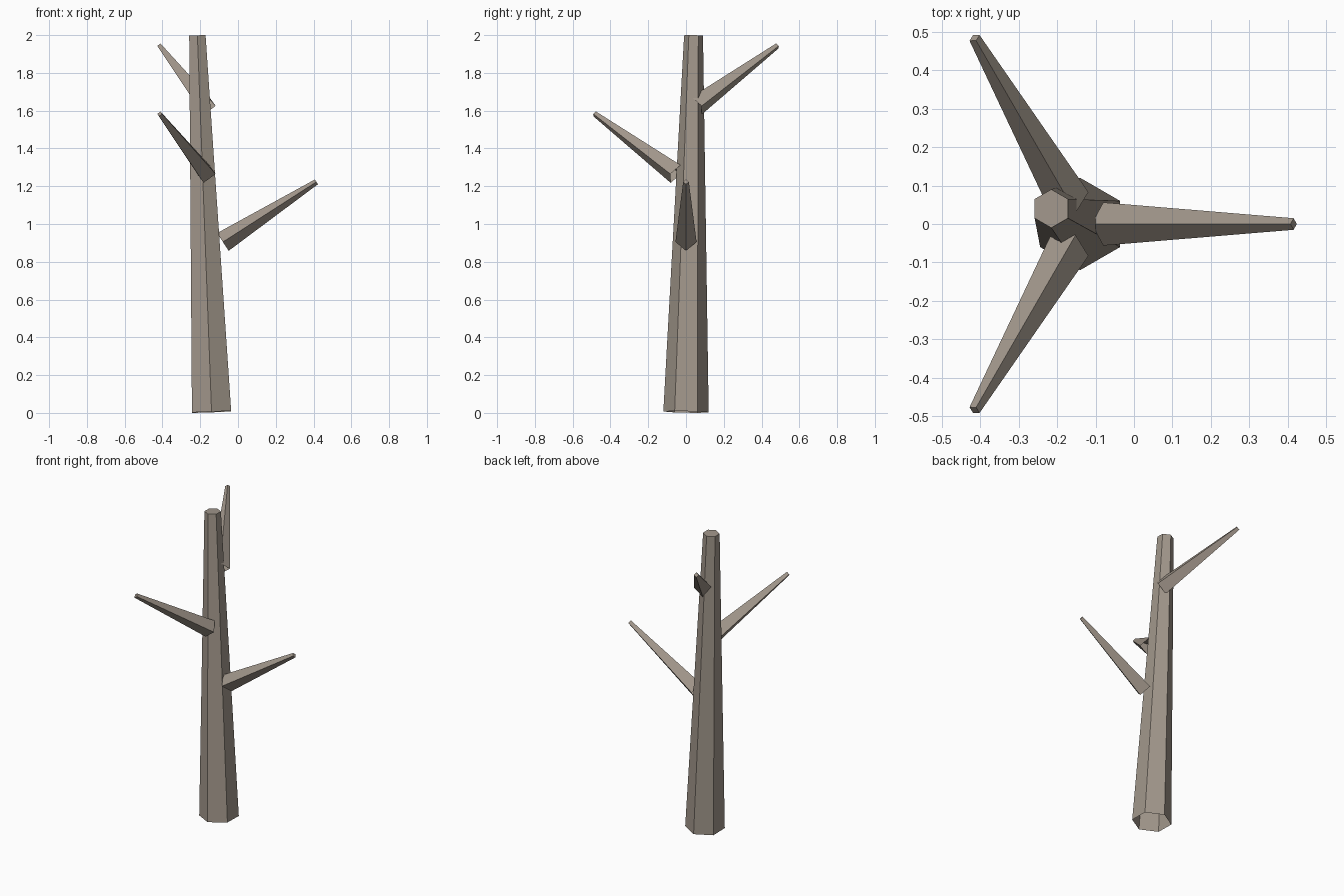
import bpy, bmesh
from math import cos, sin, pi, radians
from mathutils import Vector

if "Cube" in bpy.data.objects:
    bpy.data.objects.remove(bpy.data.objects["Cube"])

bark = bpy.data.materials.new("bark")
bark.diffuse_color = (0.36, 0.31, 0.26, 1)
bark.use_nodes = True
bark.node_tree.nodes["Principled BSDF"].inputs["Base Color"].default_value = bark.diffuse_color


def limb(name, start, end, r0, r1, sides):
    """Tapered prism from start to end: open at the root, capped at the tip."""
    start, end = Vector(start), Vector(end)
    axis = (end - start).normalized()
    ref = Vector((0, 1, 0)) if abs(axis.z) > 0.9 else Vector((0, 0, 1))
    u = (ref - axis * ref.dot(axis)).normalized()
    v = axis.cross(u)
    bm = bmesh.new()
    rings = []
    for centre, r in ((start, r0), (end, r1)):
        angles = [2 * pi * i / sides for i in range(sides)]
        rings.append([bm.verts.new(centre + r * (cos(a) * u + sin(a) * v)) for a in angles])
    low, high = rings
    for i in range(sides):
        j = (i + 1) % sides
        bm.faces.new((low[i], low[j], high[j], high[i]))
    bm.faces.new(high)
    mesh = bpy.data.meshes.new(name)
    bm.to_mesh(mesh)
    bm.free()
    mesh.materials.append(bark)
    obj = bpy.data.objects.new(name, mesh)
    bpy.context.collection.objects.link(obj)
    return obj


# Leaning six-sided trunk
limb("trunk", (-0.14, 0, 0.005), (-0.215, 0.04, 1.998), 0.12, 0.05, 6)

# Three four-sided branches, evenly spread around the trunk
branches = (
    ("lower_branch", 0, (-0.08, 0, 0.905)),
    ("middle_branch", 240, (-0.167, -0.055, 1.265)),
    ("upper_branch", 120, (-0.167, 0.055, 1.625)),
)
for name, heading, root in branches:
    a = radians(heading)
    tip = Vector(root) + Vector((0.495 * cos(a), 0.495 * sin(a), 0.318))
    limb(name, root, tip, 0.056, 0.015, 4)
